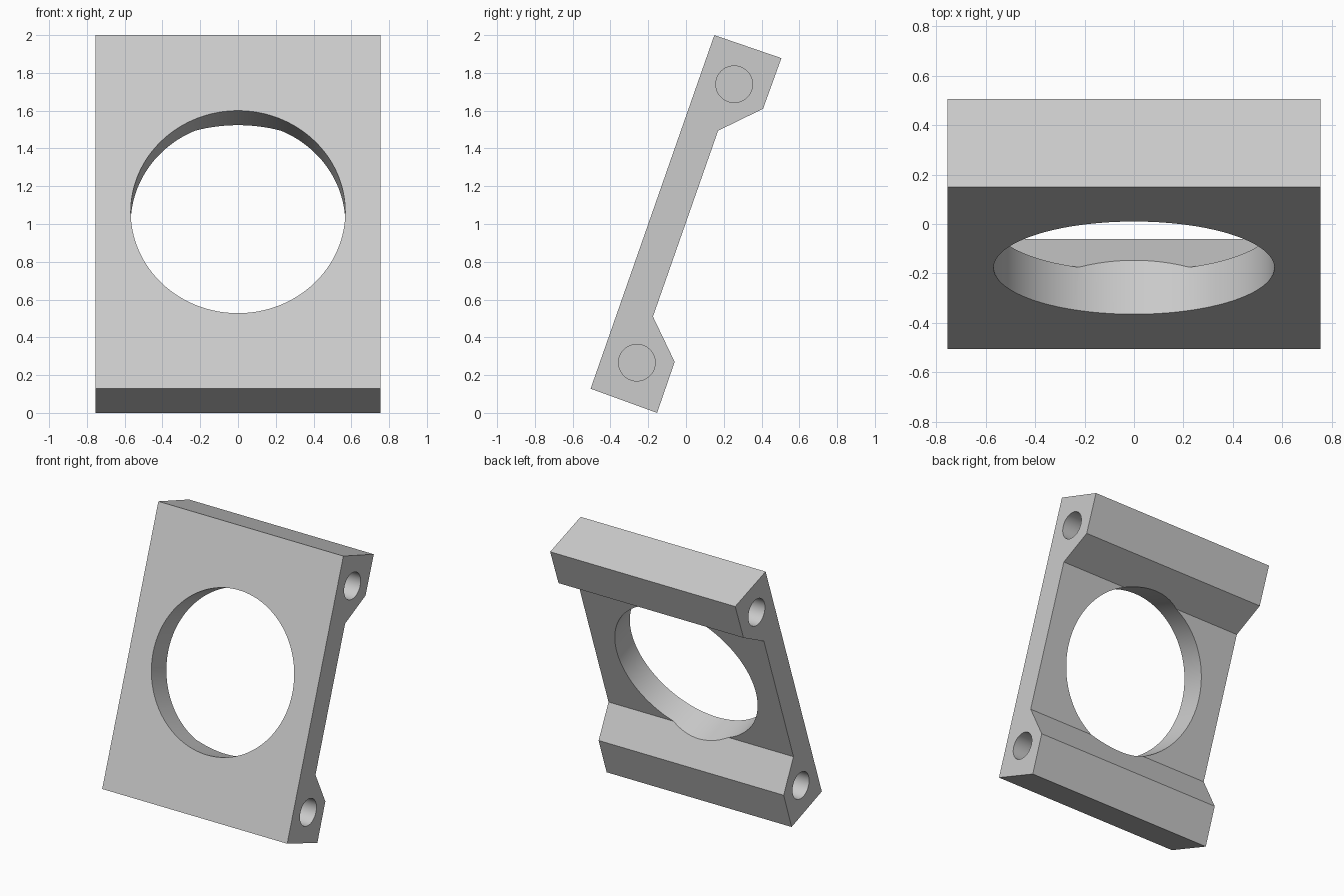
import bpy
import bmesh
import math
from mathutils import Vector

cube = bpy.data.objects.get("Cube")
if cube:
    bpy.data.objects.remove(cube, do_unlink=True)

HALF_WIDTH = 0.755
BORE_RADIUS = 0.568
PIN_RADIUS = 0.097
PIN_DEPTH = 0.4

grey = bpy.data.materials.new("light grey")
grey.use_nodes = True
colour = (0.6, 0.6, 0.6, 1)
grey.diffuse_color = colour
grey.node_tree.nodes["Principled BSDF"].inputs["Base Color"].default_value = colour

# Side profile (y, z): thin tilted web with a thick chamfered rail at each end
profile = [(-0.505, 0.128), (-0.153, 0), (-0.06, 0.27), (-0.175, 0.51),
           (0.17, 1.494), (0.408, 1.61), (0.505, 1.878), (0.15, 2)]


def make_plate():
    bm = bmesh.new()
    face = bm.faces.new([bm.verts.new((-HALF_WIDTH, y, z)) for y, z in profile])
    moved = bmesh.ops.extrude_face_region(bm, geom=[face])["geom"]
    verts = [v for v in moved if isinstance(v, bmesh.types.BMVert)]
    bmesh.ops.translate(bm, verts=verts, vec=(2 * HALF_WIDTH, 0, 0))
    bmesh.ops.recalc_face_normals(bm, faces=bm.faces)
    mesh = bpy.data.meshes.new("bracket_plate")
    bm.to_mesh(mesh)
    bm.free()
    obj = bpy.data.objects.new("bracket_plate", mesh)
    bpy.context.collection.objects.link(obj)
    mesh.materials.append(grey)
    return obj


def cut_round(target, centre, axis, radius, depth, sides):
    """Cut a cylinder out of the target, then remove the cutter."""
    bpy.ops.mesh.primitive_cylinder_add(
        vertices=sides, radius=radius, depth=depth, location=centre,
        rotation=Vector(axis).to_track_quat('Z', 'Y').to_euler())
    cutter = bpy.context.object
    cutter.name = "hole_cutter"
    cutter.hide_render = True
    cutter.data.materials.append(grey)
    mod = target.modifiers.new("hole", 'BOOLEAN')
    mod.operation = 'DIFFERENCE'
    mod.solver = 'EXACT'
    mod.object = cutter
    bpy.context.view_layer.objects.active = target
    bpy.ops.object.modifier_apply(modifier=mod.name)
    bpy.data.objects.remove(cutter, do_unlink=True)


plate = make_plate()

# Large bore, square to the tilted front face
low, high = Vector((0, *profile[0])), Vector((0, *profile[-1]))
slope = (high - low).normalized()
cut_round(plate, (low + high) / 2, slope.cross(Vector((1, 0, 0))),
          BORE_RADIUS, 2, 128)

# Blind pin holes in both ends of each rail
for y, z in [(0.255, 1.74), (-0.26, 0.266)]:
    for side in (-1, 1):
        cut_round(plate, (side * HALF_WIDTH, y, z), (1, 0, 0),
                  PIN_RADIUS, 2 * PIN_DEPTH, 48)

# Smooth bores with crisp edges
bpy.ops.object.select_all(action='DESELECT')
plate.select_set(True)
bpy.context.view_layer.objects.active = plate
bpy.ops.object.shade_smooth_by_angle(angle=math.radians(25))
